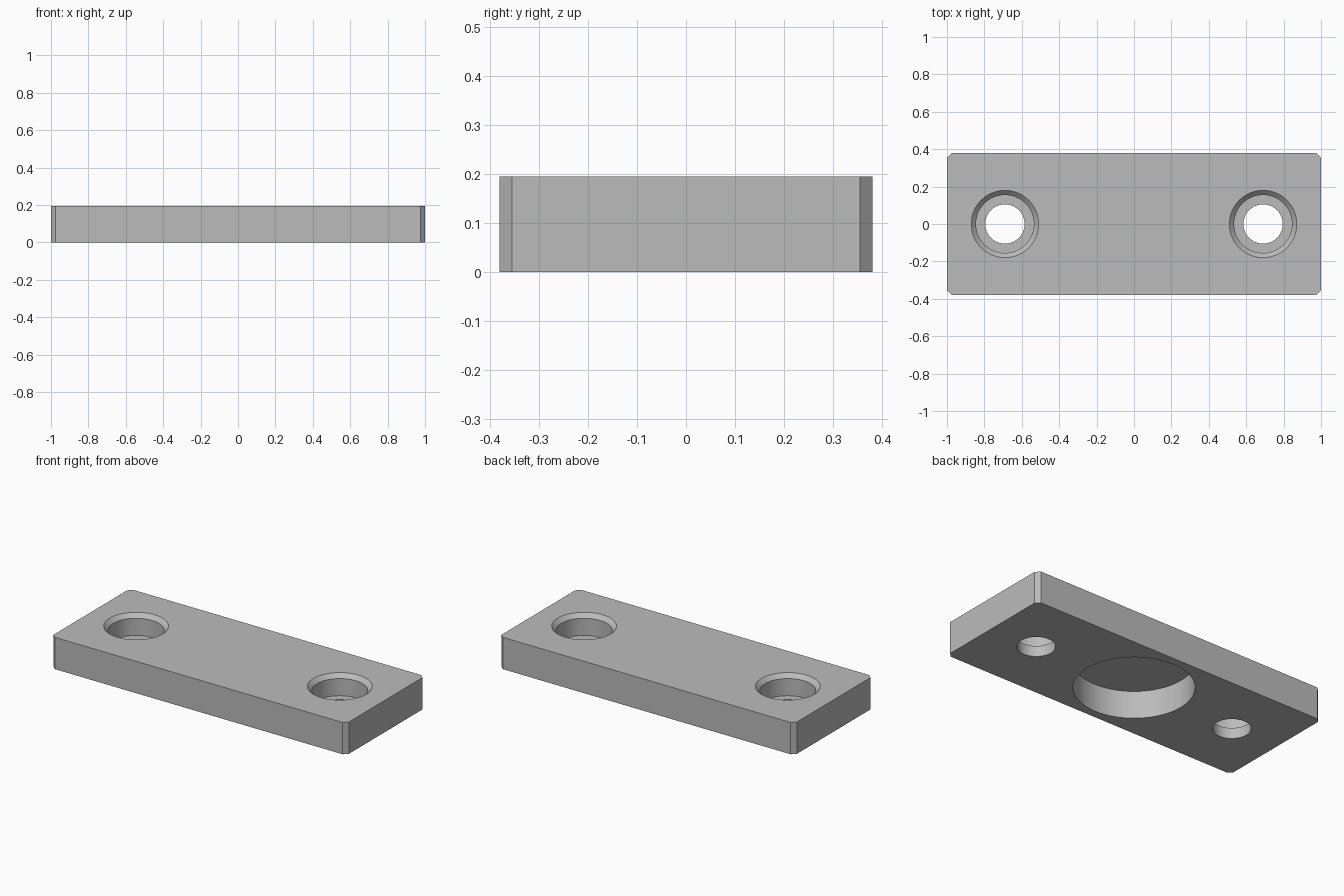
import bpy, bmesh, math
from mathutils import Matrix

if "Cube" in bpy.data.objects:
    bpy.data.objects.remove(bpy.data.objects["Cube"], do_unlink=True)

HALF_W, HALF_D, THICK = 1.0, 0.38, 0.195
CHAMFER = 0.025
HOLE_X = 0.69
SEGMENTS = 96

# Single grey finish
grey = bpy.data.materials.new("satin_grey")
grey.use_nodes = True
colour = (0.5, 0.5, 0.5, 1)
grey.diffuse_color = colour
grey.node_tree.nodes["Principled BSDF"].inputs["Base Color"].default_value = colour


def add_object(name, bm):
    mesh = bpy.data.meshes.new(name)
    bmesh.ops.recalc_face_normals(bm, faces=bm.faces)
    bm.to_mesh(mesh)
    bm.free()
    mesh.materials.append(grey)
    obj = bpy.data.objects.new(name, mesh)
    bpy.context.collection.objects.link(obj)
    return obj


def turned_cutter(name, profile, x):
    """Closed solid of revolution from (radius, height) pairs."""
    bm = bmesh.new()
    rings = []
    for r, z in profile:
        angles = [math.tau * i / SEGMENTS for i in range(SEGMENTS)]
        rings.append([bm.verts.new((x + r * math.cos(a), r * math.sin(a), z)) for a in angles])
    for low, high in zip(rings, rings[1:]):
        for i in range(SEGMENTS):
            j = (i + 1) % SEGMENTS
            bm.faces.new((low[i], low[j], high[j], high[i]))
    bm.faces.new(rings[0])
    bm.faces.new(rings[-1])
    cutter = add_object(name, bm)
    cutter.hide_render = True
    return cutter


# Plate with chamfered upright corners
bm = bmesh.new()
size = Matrix.Diagonal((2 * HALF_W, 2 * HALF_D, THICK, 1))
bmesh.ops.create_cube(bm, size=1, matrix=Matrix.Translation((0, 0, THICK / 2)) @ size)
upright = [e for e in bm.edges if abs(e.verts[0].co.z - e.verts[1].co.z) > THICK / 2]
bmesh.ops.bevel(bm, geom=upright, offset=CHAMFER, segments=1, affect='EDGES')
plate = add_object("mounting_plate", bm)

# Stepped screw holes with a flared rim, and the blind pocket underneath
screw_profile = [(0.105, -0.1), (0.105, 0.065), (0.155, 0.065), (0.155, THICK - 0.025),
                 (0.18, THICK), (0.18, THICK + 0.1)]
cutters = [turned_cutter("screw_hole_cutter_left", screw_profile, HOLE_X),
           turned_cutter("screw_hole_cutter_right", screw_profile, -HOLE_X),
           turned_cutter("pocket_cutter", [(0.33, -0.1), (0.33, 0.167)], 0)]

bpy.context.view_layer.objects.active = plate
plate.select_set(True)
for cutter in cutters:
    cut = plate.modifiers.new(cutter.name, 'BOOLEAN')
    cut.operation = 'DIFFERENCE'
    cut.solver = 'EXACT'
    cut.object = cutter
    bpy.ops.object.modifier_apply(modifier=cut.name)
    bpy.data.objects.remove(cutter, do_unlink=True)

bpy.ops.object.shade_smooth_by_angle(angle=math.radians(30))
